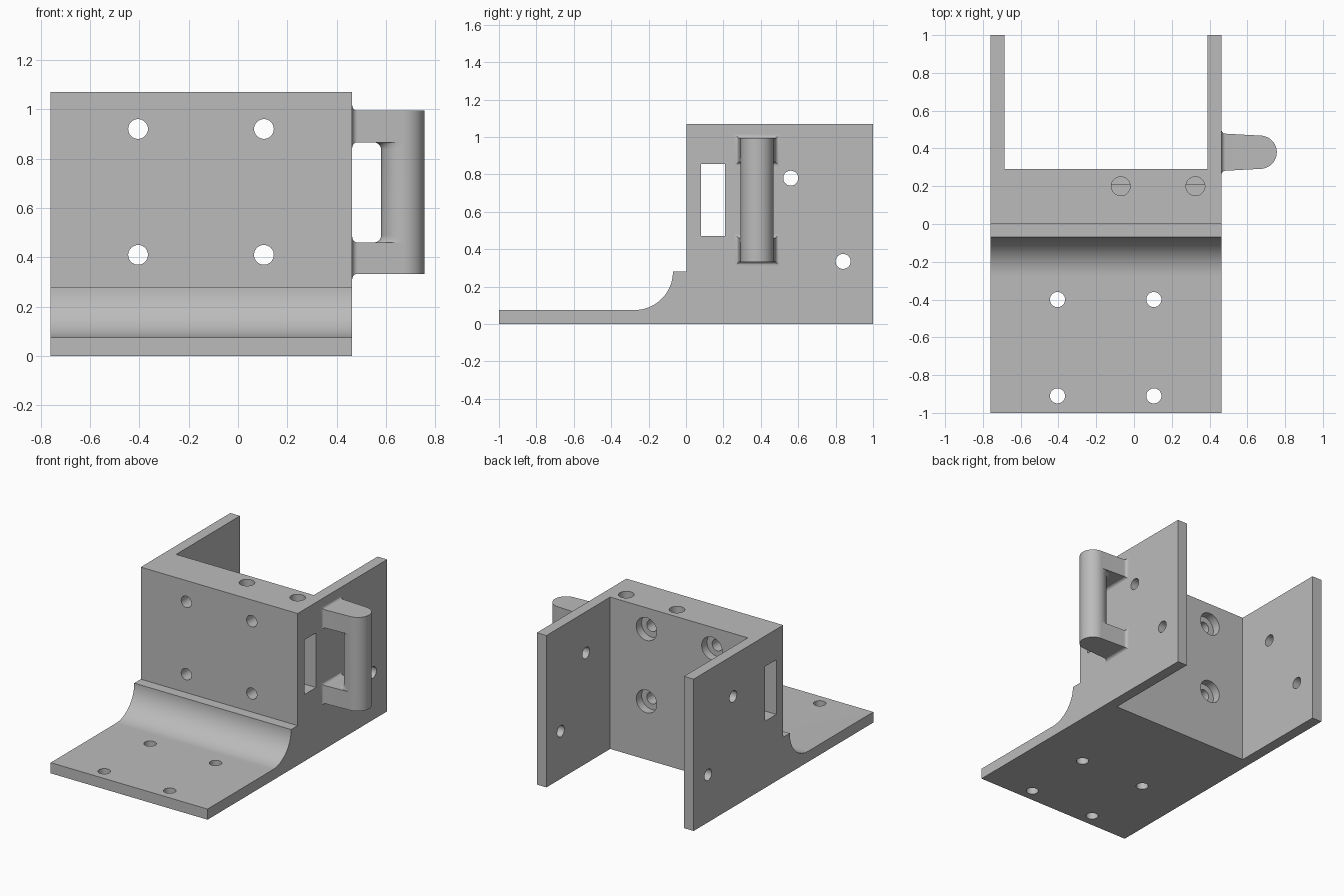
import bpy, bmesh
from math import sin, cos, pi
from mathutils import Matrix, Vector

if "Cube" in bpy.data.objects:
    bpy.data.objects.remove(bpy.data.objects["Cube"], do_unlink=True)

grey = bpy.data.materials.new("plain grey")
grey.use_nodes = True
grey.diffuse_color = (0.5, 0.5, 0.5, 1)
grey.node_tree.nodes["Principled BSDF"].inputs["Base Color"].default_value = (0.5, 0.5, 0.5, 1)


def finish(bm, name):
    bmesh.ops.recalc_face_normals(bm, faces=bm.faces)
    mesh = bpy.data.meshes.new(name)
    bm.to_mesh(mesh)
    bm.free()
    obj = bpy.data.objects.new(name, mesh)
    bpy.context.collection.objects.link(obj)
    mesh.materials.append(grey)
    return obj


def loft(rings, name):
    """Skin a list of equal-length point rings and cap both ends."""
    bm = bmesh.new()
    loops = [[bm.verts.new(p) for p in ring] for ring in rings]
    n = len(loops[0])
    for a, b in zip(loops, loops[1:]):
        for i in range(n):
            j = (i + 1) % n
            bm.faces.new((a[i], a[j], b[j], b[i]))
    bm.faces.new(loops[0])
    bm.faces.new(loops[-1])
    return finish(bm, name)


def box(lo, hi, name):
    lo, hi = Vector(lo), Vector(hi)
    bm = bmesh.new()
    bmesh.ops.create_cube(bm, size=1)
    bmesh.ops.scale(bm, vec=hi - lo, verts=bm.verts)
    bmesh.ops.translate(bm, vec=(lo + hi) / 2, verts=bm.verts)
    return finish(bm, name)


def rod(start, end, radius, name="hole_cutter"):
    start, end = Vector(start), Vector(end)
    axis = end - start
    turn = axis.to_track_quat('Z', 'Y').to_matrix().to_4x4()
    bm = bmesh.new()
    bmesh.ops.create_cone(bm, cap_ends=True, segments=40, radius1=radius, radius2=radius,
                          depth=axis.length, matrix=Matrix.Translation((start + end) / 2) @ turn)
    return finish(bm, name)


def select_only(obj):
    bpy.ops.object.select_all(action='DESELECT')
    obj.select_set(True)
    bpy.context.view_layer.objects.active = obj


def cut(obj, cutter):
    cutter.hide_render = True
    select_only(obj)
    mod = obj.modifiers.new("cut", 'BOOLEAN')
    mod.operation = 'DIFFERENCE'
    mod.solver = 'EXACT'
    mod.object = cutter
    bpy.ops.object.modifier_apply(modifier=mod.name)
    bpy.data.objects.remove(cutter, do_unlink=True)


def smooth(obj):
    select_only(obj)
    bpy.ops.object.shade_smooth_by_angle(angle=0.5)


# Bracket body: side profile with a concave sweep, extruded across the width
LEFT, RIGHT, TOP, WALL = -0.76, 0.463, 1.07, 0.075
R = 0.205
sweep = [(-0.275 + R * sin(i * pi / 48), 0.28 - R * cos(i * pi / 48)) for i in range(25)]
profile = [(-1, 0), (-1, WALL)] + sweep + [(0.003, 0.28), (0.003, TOP), (1, TOP), (1, 0)]
body = loft([[(x, y, z) for y, z in profile] for x in (LEFT, RIGHT)], "bracket_body")

# Open bay between the two side walls, and the slot through the block
cut(body, box((LEFT + WALL, 0.29, -0.1), (RIGHT - WALL, 1.1, 1.2), "bay_cutter"))
cut(body, box((-1, 0.08, 0.47), (1, 0.208, 0.855), "slot_cutter"))

# Mounting holes: counterbored in the block, plain in the base plate
for x in (-0.405, 0.105):
    for z in (0.41, 0.92):
        cut(body, rod((x, -0.1, z), (x, 0.4, z), 0.04))
        cut(body, rod((x, 0.23, z), (x, 0.4, z), 0.08))
    for y in (-0.4, -0.91):
        cut(body, rod((x, y, -0.1), (x, y, 0.2), 0.04))

# Holes through both side walls
for y, z in ((0.56, 0.78), (0.84, 0.335)):
    cut(body, rod((-1, y, z), (1, y, z), 0.04))

# Blind holes in the top
for x in (-0.07, 0.325):
    cut(body, rod((x, 0.2, 0.82), (x, 0.2, 1.2), 0.05))
smooth(body)

# Handle arms: flared root, slight taper, round nose
GY, GX, GR, FLARE = 0.38, 0.668, 0.088, 0.022
for name, low, high in (("lower_handle_arm", 0.333, 0.46), ("upper_handle_arm", 0.866, 0.994)):
    sections = [(RIGHT - 0.01, 0.098 + FLARE, FLARE)]
    for i in range(9):
        a = i * pi / 16
        sections.append((RIGHT + FLARE * (1 - cos(a)), 0.098 + FLARE * (1 - sin(a)),
                         FLARE * (1 - sin(a))))
    for i in range(17):
        a = i * pi / 32 * 0.995
        sections.append((GX + GR * sin(a), GR * cos(a), 0))
    rings = [[(x, GY - w, low - f), (x, GY + w, low - f),
              (x, GY + w, high + f), (x, GY - w, high + f)] for x, w, f in sections]
    smooth(loft(rings, name))

# Handle grip: round bar with fillets on its inner side where it meets the arms
F = 0.03
levels = [(0.44, F)]
levels += [(0.46 + F * (1 - cos(i * pi / 16)), F * (1 - sin(i * pi / 16))) for i in range(9)]
levels += [(1.326 - z, f) for z, f in reversed(levels)]
rings = []
for z, f in levels:
    angles = [k * pi / 24 for k in range(48)]
    rings.append([(GX + GR * cos(t) + f * min(0, cos(t)), GY + GR * sin(t), z) for t in angles])
smooth(loft(rings, "handle_grip"))
